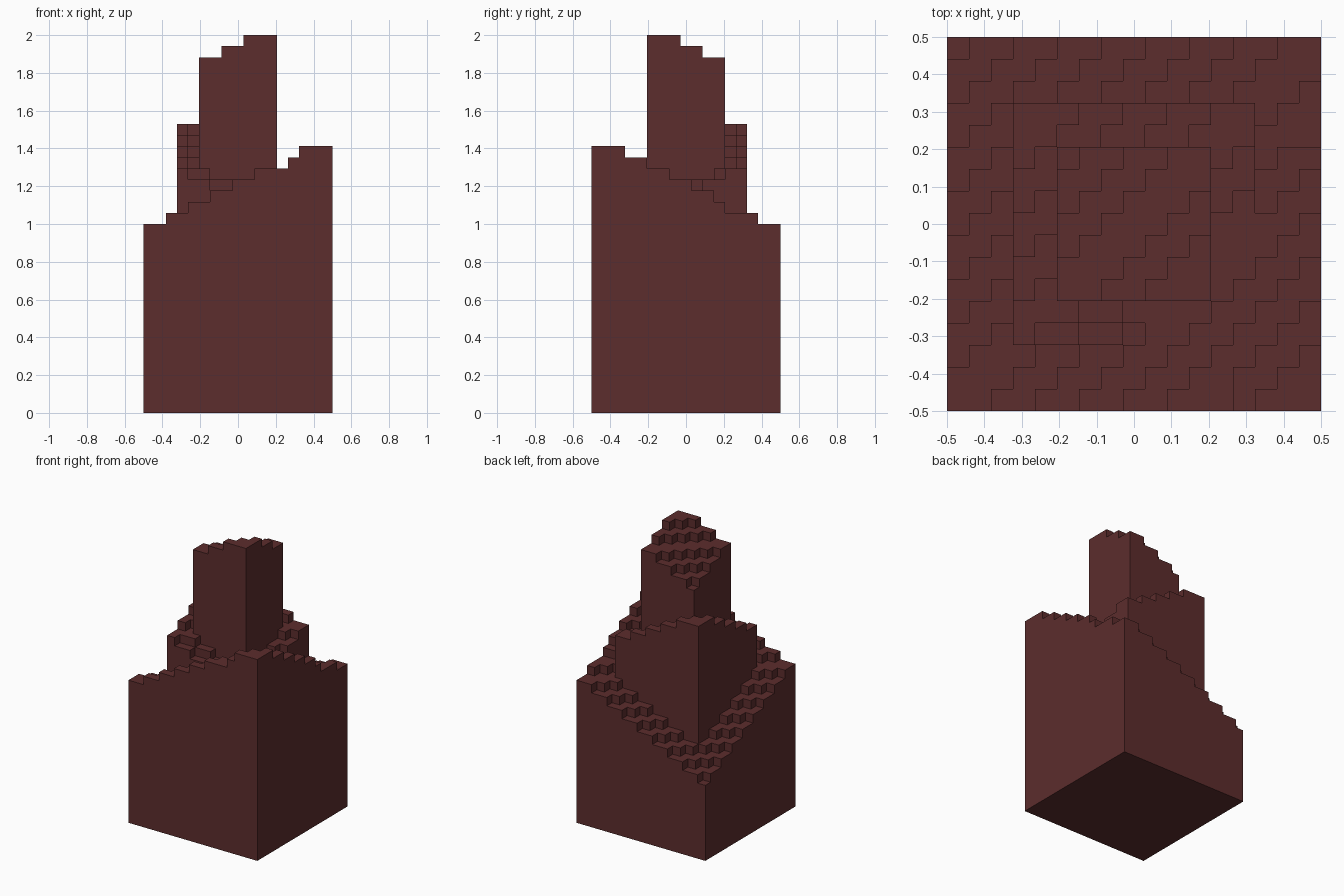
import bpy, bmesh

cube = bpy.data.objects.get("Cube")
if cube:
    bpy.data.objects.remove(cube, do_unlink=True)

N = 17            # cells across
U = 1 / N         # cell size

mat = bpy.data.materials.new("dark_red_brown")
mat.use_nodes = True
colour = (0.107, 0.026, 0.026, 1)
mat.diffuse_color = colour
mat.node_tree.nodes["Principled BSDF"].inputs["Base Color"].default_value = colour


def slope(i, j):
    """Whole steps climbed from the back left corner to the front right one."""
    return int((i - j) / 2)


def base_height(i, j):
    if (i, j) in ((12, 0), (16, 12)):      # two chipped cells on the rim
        return 16 + slope(i, j)
    return min(24, 17 + slope(i, j))


def middle_height(i, j):
    if j == 3:                             # front rim steps down a cell early
        return 22 - (i - 2) // 2
    return min(26, 22 - slope(i, j))


def top_height(i, j):
    return min(34, 32 + slope(i, j))


def stepped_block(name, first, last, floor, height):
    """Closed block over a square of cells with a stepped top."""
    cells = range(first, last + 1)
    tops = {(i, j): height(i, j) for i in cells for j in cells}
    bm = bmesh.new()

    def quad(*pts):
        bm.faces.new([bm.verts.new((x * U - 0.5, y * U - 0.5, z * U)) for x, y, z in pts])

    for (i, j), h in tops.items():
        a, b, c, d = (i, j), (i + 1, j), (i + 1, j + 1), (i, j + 1)
        quad(*[(*p, h) for p in (a, b, c, d)])
        # walls down to each lower neighbour
        for p, q, n in ((a, b, (i, j - 1)), (b, c, (i + 1, j)),
                        (c, d, (i, j + 1)), (d, a, (i - 1, j))):
            low = tops.get(n, floor)
            if low < h:
                quad((*p, low), (*q, low), (*q, h), (*p, h))
    lo, hi = first, last + 1
    quad((lo, lo, floor), (lo, hi, floor), (hi, hi, floor), (hi, lo, floor))
    bmesh.ops.remove_doubles(bm, verts=bm.verts, dist=U / 100)
    # merge flat neighbours into clean outlines
    bmesh.ops.dissolve_limit(bm, angle_limit=0.01, verts=bm.verts, edges=bm.edges)
    mesh = bpy.data.meshes.new(name)
    bm.to_mesh(mesh)
    bm.free()
    mesh.materials.append(mat)
    obj = bpy.data.objects.new(name, mesh)
    bpy.context.collection.objects.link(obj)


# Three nested tiers, the middle one sloping the other way
stepped_block("base_tier", 0, 16, 0, base_height)
stepped_block("middle_tier", 3, 13, 11, middle_height)
stepped_block("top_tier", 5, 11, 18, top_height)
